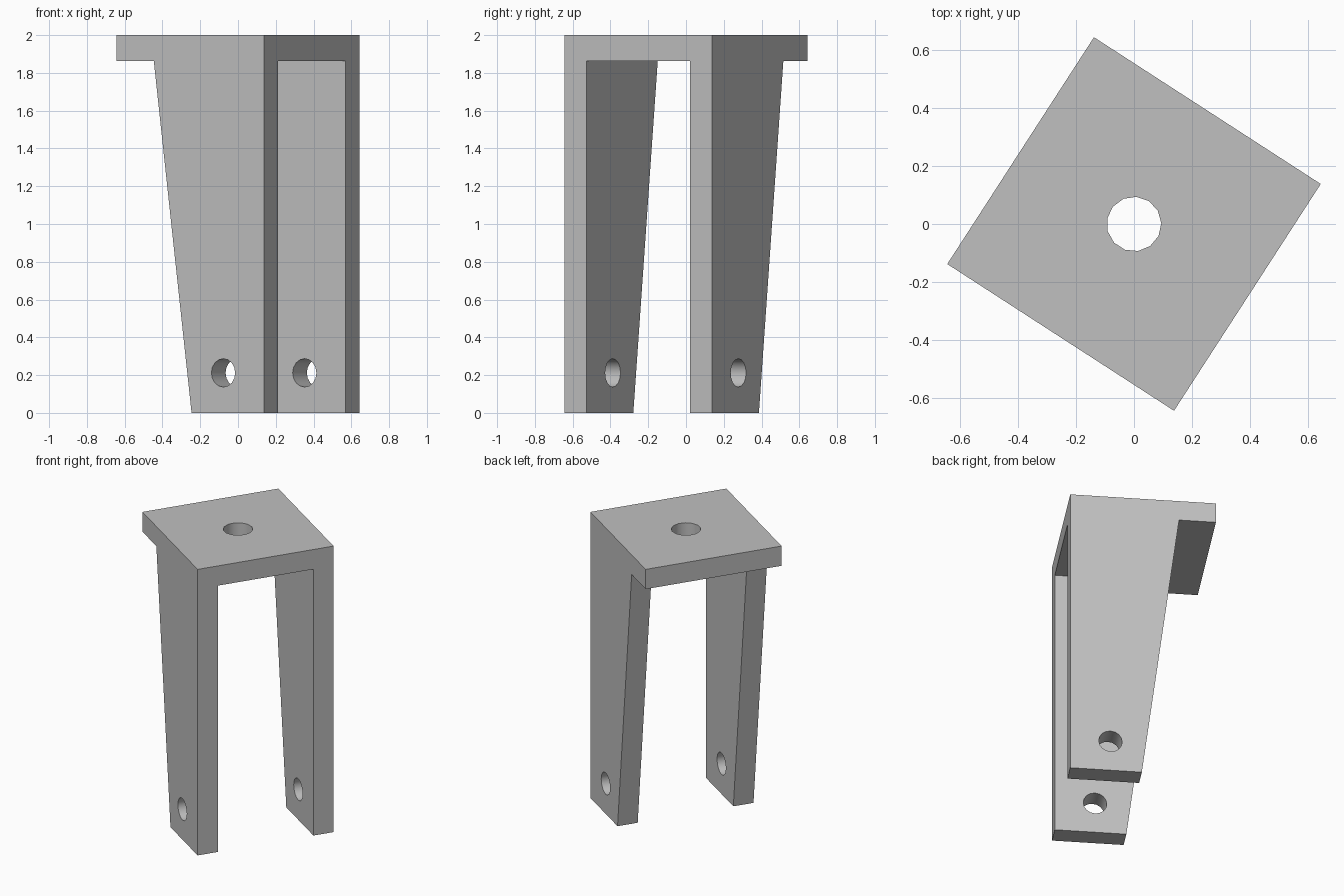
import bpy
import math
from mathutils import Matrix

cube = bpy.data.objects.get("Cube")
if cube:
    bpy.data.objects.remove(cube, do_unlink=True)

HALF = 0.465      # half width of the square top
THICK = 0.138     # thickness of plate and legs
HEIGHT = 2.0
UNDER = HEIGHT - THICK
TURN = Matrix.Rotation(math.radians(-32.9), 4, "Z")

grey = bpy.data.materials.new("plain grey")
grey.use_nodes = True
colour = (0.53, 0.53, 0.53, 1)
grey.diffuse_color = colour
grey.node_tree.nodes["Principled BSDF"].inputs["Base Color"].default_value = colour


def prism(name, outline, y0, y1):
    """Extrude an x-z outline from y0 to y1."""
    n = len(outline)
    verts = [(x, y, z) for y in (y0, y1) for x, z in outline]
    faces = [list(range(n)), list(range(2 * n - 1, n - 1, -1))]
    faces += [[i, i + n, (i + 1) % n + n, (i + 1) % n] for i in range(n)]
    mesh = bpy.data.meshes.new(name)
    mesh.from_pydata(verts, [], faces)
    mesh.materials.append(grey)
    obj = bpy.data.objects.new(name, mesh)
    bpy.context.collection.objects.link(obj)
    return obj


def drill(obj, radius, sides, location, rotation=(0, 0, 0)):
    """Cut a round hole through a part, then remove the cutter."""
    bpy.ops.mesh.primitive_cylinder_add(vertices=sides, radius=radius, depth=0.5,
                                        location=location, rotation=rotation)
    cutter = bpy.context.object
    cutter.hide_render = True
    cutter.data.materials.append(grey)
    mod = obj.modifiers.new("hole", "BOOLEAN")
    mod.operation = "DIFFERENCE"
    mod.solver = "EXACT"
    mod.object = cutter
    bpy.ops.object.select_all(action="DESELECT")
    bpy.context.view_layer.objects.active = obj
    obj.select_set(True)
    bpy.ops.object.modifier_apply(modifier=mod.name)
    bpy.data.objects.remove(cutter, do_unlink=True)
    bpy.ops.object.shade_smooth_by_angle(angle=math.radians(35))
    obj.data.transform(TURN)


# Square top plate with a central hole
plate = prism("top_plate", [(-HALF, UNDER), (HALF, UNDER), (HALF, HEIGHT), (-HALF, HEIGHT)],
              -HALF, HALF)
drill(plate, 0.094, 13, (0, 0, HEIGHT))

# Two tapered legs, each with a pin hole near the foot
taper = [(HALF - 0.457, 0), (HALF, 0), (HALF, UNDER), (HALF - 0.695, UNDER)]
for name, y0 in (("front_leg", -HALF), ("back_leg", HALF - THICK)):
    leg = prism(name, taper, y0, y0 + THICK)
    drill(leg, 0.075, 16, (HALF - 0.257, y0 + THICK / 2, 0.212), (math.pi / 2, 0, 0))
